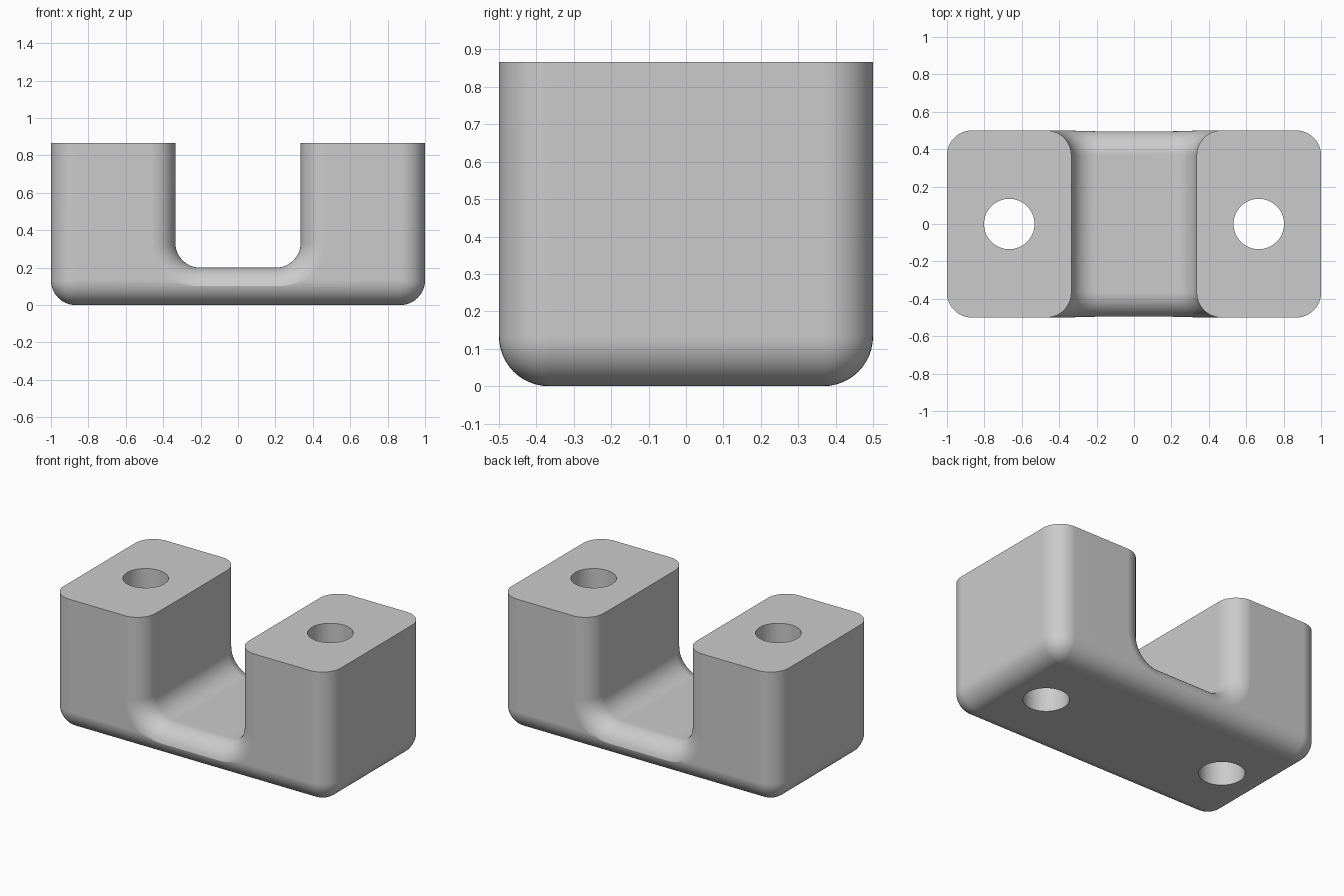
import bpy, bmesh, math

cube = bpy.data.objects.get("Cube")
if cube:
    bpy.data.objects.remove(cube, do_unlink=True)

WIDTH, DEPTH, HEIGHT = 2.0, 1.0, 0.867
R = 0.133            # shared fillet radius
SLOT, FLOOR = 0.335, 0.2
HOLE_X, HOLE_R = 0.667, 0.135
STEPS = 12

grey = bpy.data.materials.new("plain grey")
grey.use_nodes = True
color = (0.6, 0.6, 0.6, 1)
grey.diffuse_color = color
grey.node_tree.nodes["Principled BSDF"].inputs["Base Color"].default_value = color


def to_object(bm, name):
    bmesh.ops.recalc_face_normals(bm, faces=bm.faces)
    mesh = bpy.data.meshes.new(name)
    bm.to_mesh(mesh)
    bm.free()
    mesh.materials.append(grey)
    obj = bpy.data.objects.new(name, mesh)
    bpy.context.collection.objects.link(obj)
    return obj


def make_body():
    # Block with every edge rounded except those around the top
    bm = bmesh.new()
    bmesh.ops.create_cube(bm, size=1)
    for v in bm.verts:
        v.co = (v.co.x * WIDTH, v.co.y * DEPTH, (v.co.z + 0.5) * HEIGHT)
    edges = [e for e in bm.edges if min(v.co.z for v in e.verts) < 0.01]
    bmesh.ops.bevel(bm, geom=edges, offset=R, offset_type='OFFSET',
                    segments=STEPS, profile=0.5, affect='EDGES')
    return to_object(bm, "bracket_body")


def slot_profile(grow):
    # U-shaped section, offset outwards by grow
    cx, cz, r = SLOT - R, FLOOR + R, R + grow
    pts = [(-SLOT - grow, 1.2)]
    for side, start in ((-1, math.pi), (1, 1.5 * math.pi)):
        for i in range(STEPS + 1):
            a = start + i / STEPS * math.pi / 2
            pts.append((side * cx + r * math.cos(a), cz + r * math.sin(a)))
    return pts + [(SLOT + grow, 1.2)]


def make_slot():
    # Sections flare towards both ends so the slot rims come out rounded
    flare = []
    for i in range(STEPS + 1):
        t = i / STEPS * math.pi / 2
        flare.append((DEPTH / 2 - R + (R + 0.0002) * math.sin(t), R * (1 - math.cos(t))))
    flare.append((0.6, R))
    sections = [(-y, g) for y, g in reversed(flare)] + flare
    bm = bmesh.new()
    rings = [[bm.verts.new((x, y, z)) for x, z in slot_profile(g)] for y, g in sections]
    for a, b in zip(rings, rings[1:]):
        for i in range(len(a)):
            j = (i + 1) % len(a)
            bm.faces.new((a[i], a[j], b[j], b[i]))
    bm.faces.new(rings[0])
    bm.faces.new(rings[-1])
    return to_object(bm, "slot_cutter")


def make_hole(x):
    bm = bmesh.new()
    bmesh.ops.create_cone(bm, cap_ends=True, segments=64, radius1=HOLE_R,
                          radius2=HOLE_R, depth=3)
    bmesh.ops.translate(bm, verts=bm.verts, vec=(x, 0, 0))
    return to_object(bm, "hole_cutter")


body = make_body()
bpy.context.view_layer.objects.active = body

# Cut the slot and the two bolt holes
for cutter in (make_slot(), make_hole(-HOLE_X), make_hole(HOLE_X)):
    cutter.hide_render = True
    mod = body.modifiers.new("cut", 'BOOLEAN')
    mod.operation, mod.solver, mod.object = 'DIFFERENCE', 'EXACT', cutter
    bpy.ops.object.modifier_apply(modifier=mod.name)
    bpy.data.objects.remove(cutter, do_unlink=True)

# Smooth fillets, crisp top and hole rims
bpy.ops.object.select_all(action='DESELECT')
body.select_set(True)
bpy.ops.object.shade_smooth_by_angle(angle=math.radians(40))
weighted = body.modifiers.new("weighted normals", 'WEIGHTED_NORMAL')
weighted.keep_sharp = True
